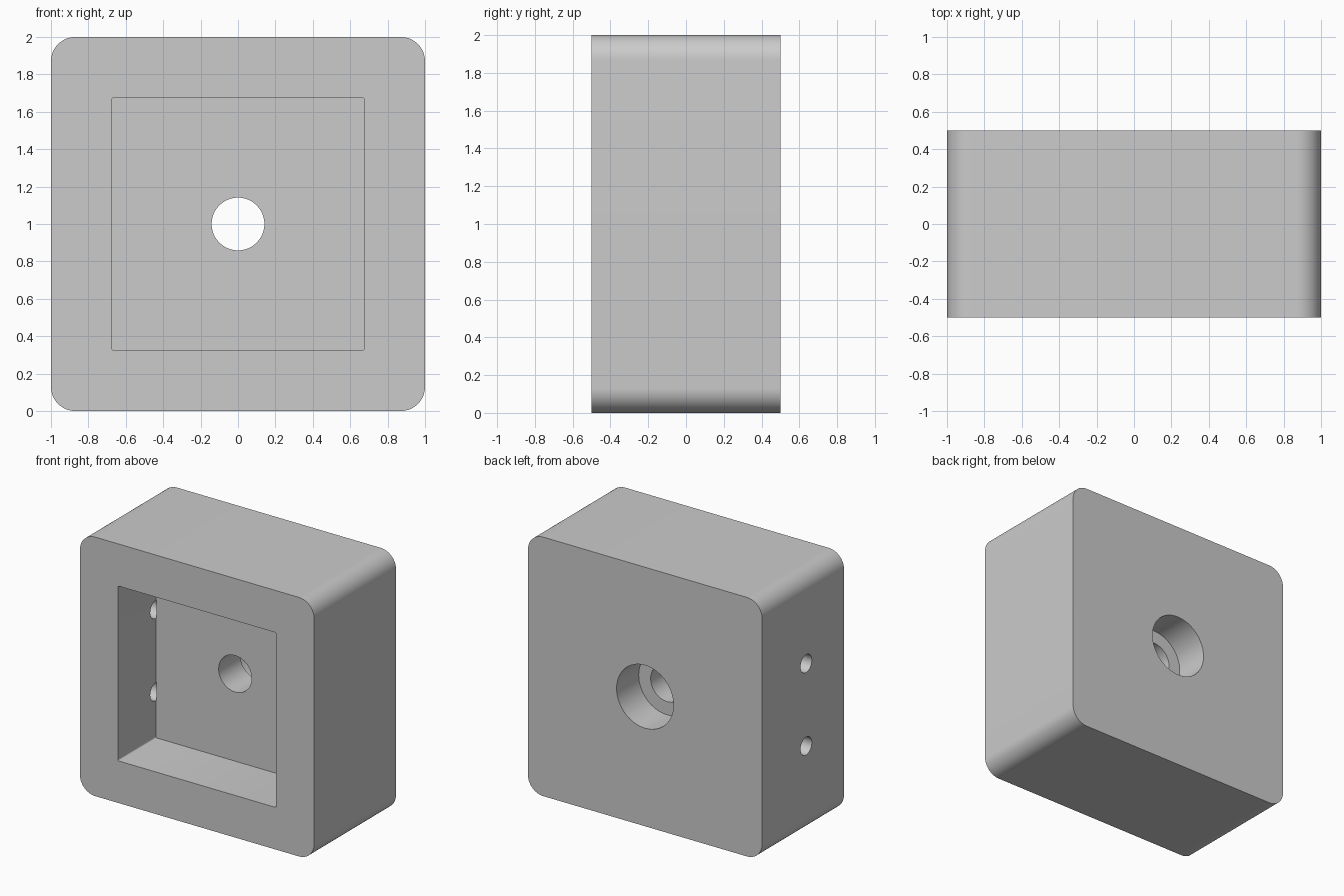
import bpy, bmesh, math
from mathutils import Matrix, Vector

cube = bpy.data.objects.get("Cube")
if cube:
    bpy.data.objects.remove(cube, do_unlink=True)

MID_Z = 1.0
POCKET_FLOOR = -0.035
POCKET_HALF = 0.675

grey = bpy.data.materials.new("light_grey")
grey.use_nodes = True
grey.diffuse_color = (0.6, 0.6, 0.6, 1)
grey.node_tree.nodes["Principled BSDF"].inputs["Base Color"].default_value = (0.6, 0.6, 0.6, 1)


def add_object(name, bm):
    mesh = bpy.data.meshes.new(name)
    bmesh.ops.recalc_face_normals(bm, faces=bm.faces)
    bm.to_mesh(mesh)
    bm.free()
    mesh.materials.append(grey)
    obj = bpy.data.objects.new(name, mesh)
    bpy.context.collection.objects.link(obj)
    return obj


def rounded_block(name, half, y0, y1, radius, segments):
    """Square block along y with its four long edges rounded."""
    bm = bmesh.new()
    bmesh.ops.create_cube(bm, size=1, matrix=Matrix.Translation((0, (y0 + y1) / 2, MID_Z))
                          @ Matrix.Diagonal((2 * half, y1 - y0, 2 * half, 1)))
    edges = [e for e in bm.edges if abs(e.verts[0].co.y - e.verts[1].co.y) > 0.1]
    bmesh.ops.bevel(bm, geom=edges, offset=radius, segments=segments,
                    profile=0.5, affect='EDGES')
    return add_object(name, bm)


def cylinder(name, start, end, radius, sides=64):
    """Round cutter running from start to end."""
    start, end = Vector(start), Vector(end)
    axis = end - start
    turn = axis.to_track_quat('Z', 'Y').to_matrix().to_4x4()
    bm = bmesh.new()
    bmesh.ops.create_cone(bm, cap_ends=True, segments=sides, radius1=radius, radius2=radius,
                          depth=axis.length, matrix=Matrix.Translation((start + end) / 2) @ turn)
    return add_object(name, bm)


# Main housing with rounded long edges
housing = rounded_block("housing", 1.0, -0.5, 0.5, 0.13, 14)

# Square front pocket, stepped centre bore and two side holes
cutters = [
    rounded_block("pocket_cutter", POCKET_HALF, -0.7, POCKET_FLOOR, 0.01, 3),
    cylinder("bore_cutter", (0, -0.2, MID_Z), (0, 0.4, MID_Z), 0.141),
    cylinder("counterbore_cutter", (0, 0.23, MID_Z), (0, 0.7, MID_Z), 0.243),
]
for side in (-1, 1):
    z = MID_Z + side * 0.318
    cutters.append(cylinder("side_hole_cutter", (-1.2, -0.038, z),
                            (-POCKET_HALF + 0.002, -0.038, z), 0.069, 40))

bpy.ops.object.select_all(action='DESELECT')
housing.select_set(True)
bpy.context.view_layer.objects.active = housing
for cutter in cutters:
    cutter.hide_render = True
    cut = housing.modifiers.new(cutter.name, 'BOOLEAN')
    cut.operation = 'DIFFERENCE'
    cut.solver = 'EXACT'
    cut.object = cutter
    bpy.ops.object.modifier_apply(modifier=cut.name)
for cutter in cutters:
    bpy.data.objects.remove(cutter, do_unlink=True)

bpy.ops.object.shade_smooth_by_angle(angle=math.radians(35))
